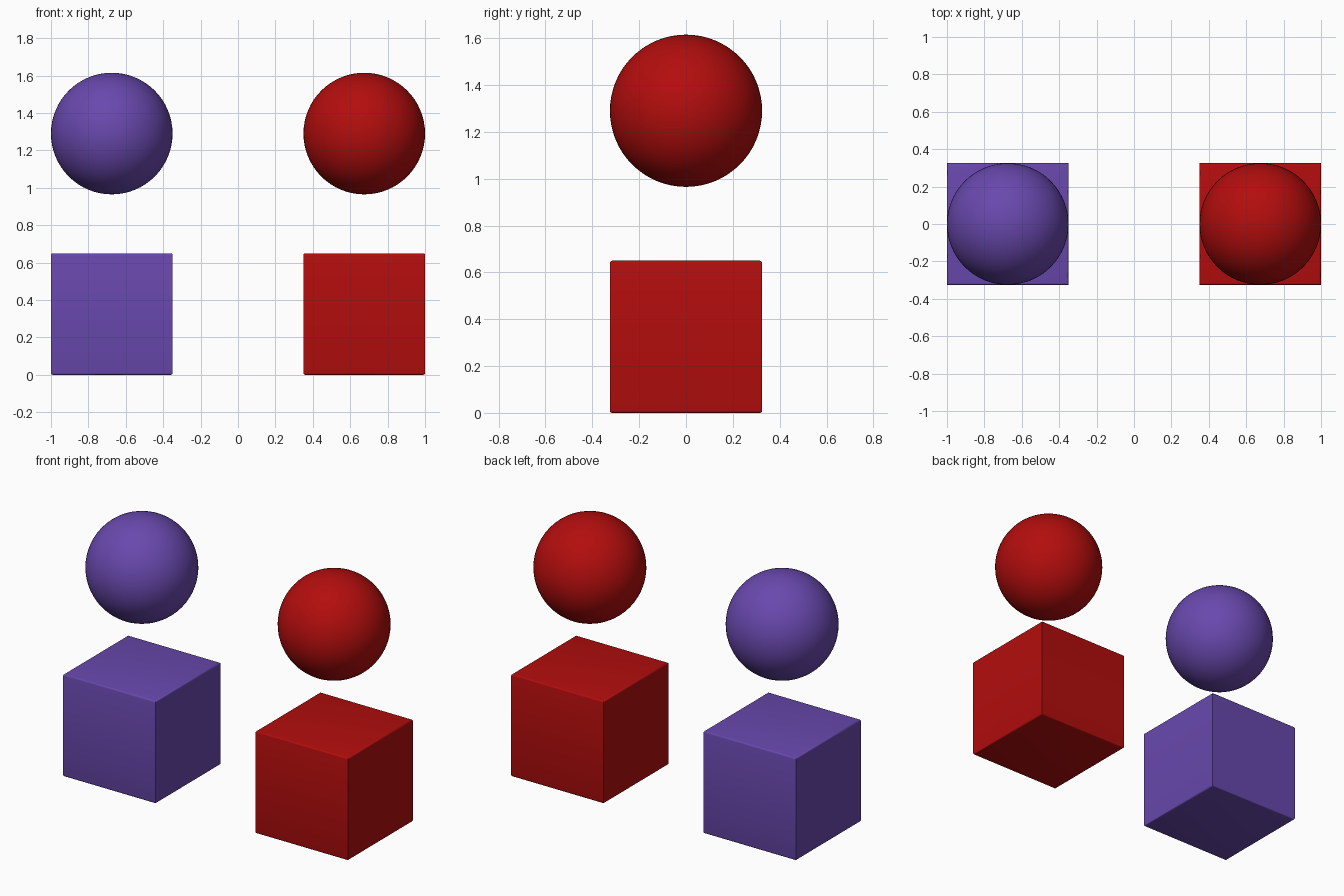
import bpy, bmesh, math

if "Cube" in bpy.data.objects:
    bpy.data.objects.remove(bpy.data.objects["Cube"])

SIZE = 0.65          # cube edge and sphere diameter
OFFSET = 0.675       # distance of each pair from the middle
BALL_HEIGHT = 1.29


def material(name, color):
    mat = bpy.data.materials.new(name)
    mat.diffuse_color = (*color, 1)
    mat.use_nodes = True
    mat.node_tree.nodes["Principled BSDF"].inputs["Base Color"].default_value = mat.diffuse_color
    return mat


def finish(obj, name, mat, angle):
    obj.name = name
    obj.data.materials.append(mat)
    bpy.ops.object.shade_smooth_by_angle(angle=math.radians(angle))


def block(name, x, mat):
    # Cube with finely rounded top and bottom rims
    bpy.ops.mesh.primitive_cube_add(size=SIZE, location=(x, 0, SIZE / 2))
    obj = bpy.context.object
    bm = bmesh.new()
    bm.from_mesh(obj.data)
    rims = [e for e in bm.edges if abs(e.verts[0].co.z - e.verts[1].co.z) < 1e-4]
    bmesh.ops.bevel(bm, geom=rims, offset=0.01, segments=3, profile=0.5,
                    affect='EDGES')
    bm.to_mesh(obj.data)
    bm.free()
    finish(obj, name, mat, 40)


def ball(name, x, mat):
    # Smooth sphere floating above its block
    bpy.ops.mesh.primitive_uv_sphere_add(segments=64, ring_count=32,
                                         radius=SIZE / 2,
                                         location=(x, 0, BALL_HEIGHT))
    finish(bpy.context.object, name, mat, 60)


# Purple pair on the left, red pair on the right
for side, sign, color in (("purple", -1, (0.14, 0.065, 0.42)),
                          ("red", 1, (0.45, 0.004, 0.004))):
    mat = material(side, color)
    block(side + "_cube", sign * OFFSET, mat)
    ball(side + "_sphere", sign * OFFSET, mat)
